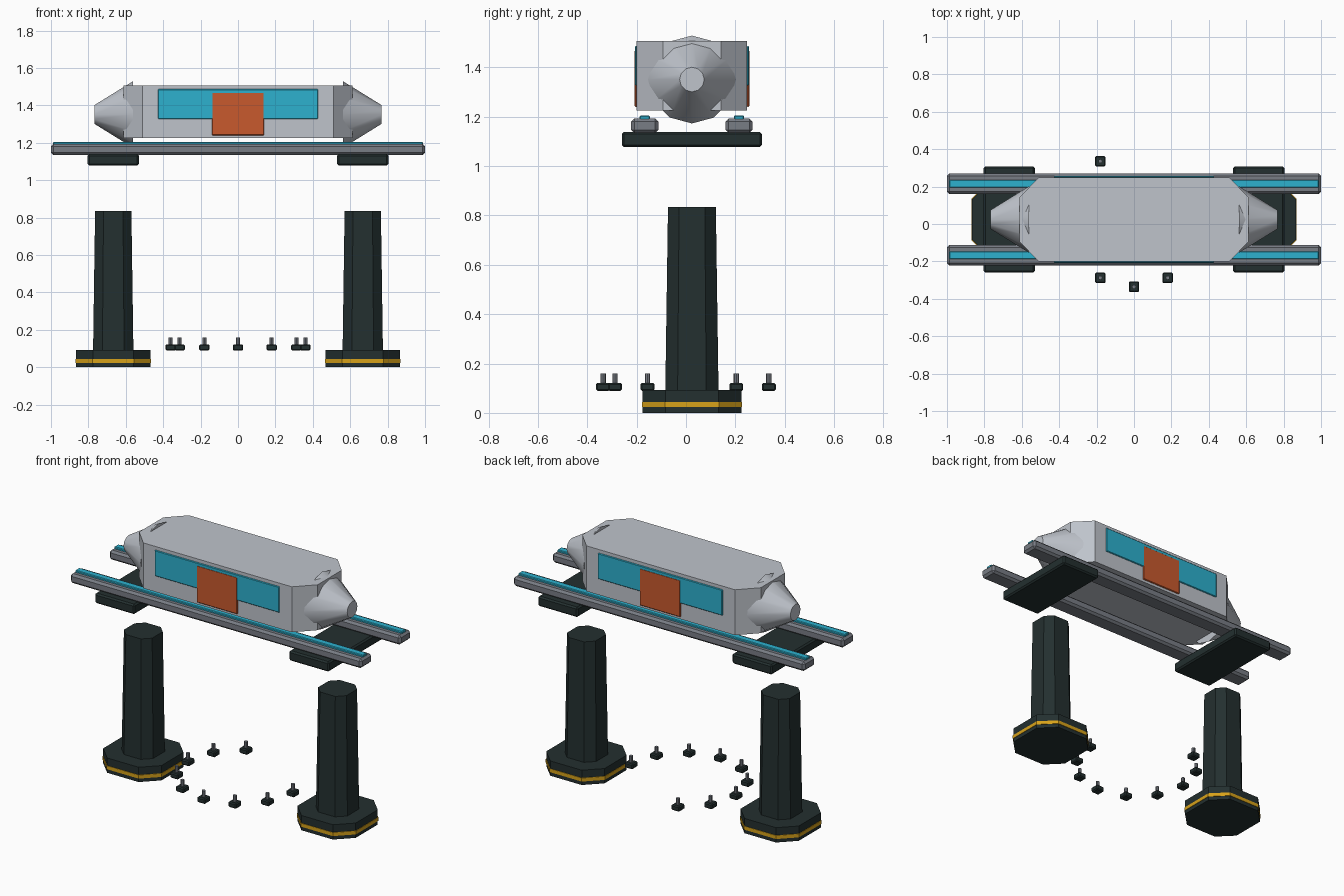
import bpy, bmesh, math
from mathutils import Matrix

if "Cube" in bpy.data.objects:
    bpy.data.objects.remove(bpy.data.objects["Cube"])

CY = 0.024  # centre line of the vehicle, track and columns


def material(name, r, g, b):
    m = bpy.data.materials.new(name)
    m.diffuse_color = (r, g, b, 1)
    m.use_nodes = True
    m.node_tree.nodes["Principled BSDF"].inputs["Base Color"].default_value = m.diffuse_color
    return m


HULL = material("pale grey", 0.52, 0.55, 0.60)
RAIL = material("mid grey", 0.19, 0.205, 0.235)
DARK = material("dark slate", 0.017, 0.029, 0.029)
CYAN = material("cyan", 0.026, 0.44, 0.62)
ORANGE = material("orange", 0.58, 0.10, 0.027)
YELLOW = material("amber", 0.68, 0.36, 0.010)


def add(name, bm, mat):
    bmesh.ops.recalc_face_normals(bm, faces=bm.faces)
    me = bpy.data.meshes.new(name)
    bm.to_mesh(me)
    bm.free()
    me.materials.append(mat)
    ob = bpy.data.objects.new(name, me)
    bpy.context.collection.objects.link(ob)
    return ob


def box(name, mat, x, y, z, bevel=0.0):
    """Box from (min, max) pairs with optional chamfered edges."""
    bm = bmesh.new()
    bmesh.ops.create_cube(bm, size=1)
    for v in bm.verts:
        for i, (a, b) in enumerate((x, y, z)):
            v.co[i] = (a + b) / 2 + v.co[i] * (b - a)
    if bevel:
        bmesh.ops.bevel(bm, geom=bm.edges[:], offset=bevel, segments=1, affect='EDGES')
    return add(name, bm, mat)


def loft(name, mat, sections):
    """Join equal-length rings of points and cap both ends."""
    bm = bmesh.new()
    rings = [[bm.verts.new(p) for p in s] for s in sections]
    n = len(rings[0])
    for a, b in zip(rings, rings[1:]):
        for i in range(n):
            j = (i + 1) % n
            bm.faces.new((a[i], a[j], b[j], b[i]))
    bm.faces.new(rings[0])
    bm.faces.new(rings[-1])
    return add(name, bm, mat)


def cut_square(cx, cy, z, h, f):
    """Square of half-width h with corners cut so flats have half-width f."""
    pts = [(h, -f), (h, f), (f, h), (-f, h), (-h, f), (-h, -f), (-f, -h), (f, -h)]
    return [(cx + x, cy + y, z) for x, y in pts]


def cone(name, mat, sides, r1, r2, depth, matrix):
    bm = bmesh.new()
    bmesh.ops.create_cone(bm, cap_ends=True, segments=sides, radius1=r1,
                          radius2=r2, depth=depth, matrix=matrix)
    ob = add(name, bm, mat)
    bpy.context.view_layer.objects.active = ob
    ob.select_set(True)
    bpy.ops.object.shade_smooth_by_angle(angle=math.radians(32))
    ob.select_set(False)
    return ob


# Hull: long box with corners cut in plan
plan = [(0.613, -0.118), (0.613, 0.118), (0.51, 0.224), (-0.51, 0.224),
        (-0.613, 0.118), (-0.613, -0.118), (-0.51, -0.224), (0.51, -0.224)]
loft("cabin_hull", HULL, [[(x, CY + y, z) for x, y in plan] for z in (1.225, 1.507)])

# Twelve-sided tapered noses, a corner pointing up
for side, s in (("left", -1), ("right", 1)):
    turn = Matrix.Rotation(s * math.pi / 2, 4, 'Y')
    cone(f"nose_{side}", HULL, 12, 0.178, 0.05, 0.207,
         Matrix.Translation((s * 0.6645, CY, 1.351)) @ turn)

# Window bands and doors on both flanks
for side, s in (("front", -1), ("back", 1)):
    def flank(out):
        return sorted((CY + s * 0.222, CY + s * out))
    box(f"window_{side}", CYAN, (-0.428, 0.428), flank(0.2315), (1.326, 1.487), 0.004)
    box(f"door_{side}", ORANGE, (-0.14, 0.14), flank(0.2325), (1.24, 1.47), 0.004)

# Rails with glowing strips
for side, s in (("front", -1), ("back", 1)):
    y = CY + s * 0.191
    box(f"rail_{side}", RAIL, (-1, 1), (y - 0.055, y + 0.055), (1.134, 1.193), 0.013)
    box(f"rail_strip_{side}", CYAN, (-0.988, 0.988), (y - 0.021, y + 0.021),
        (1.185, 1.205), 0.004)

for side, s in (("left", -1), ("right", 1)):
    x = s * 0.667
    # Cross beam under the rails
    box(f"cross_beam_{side}", DARK, (x - 0.137, x + 0.137), (CY - 0.284, CY + 0.284),
        (1.077, 1.139), 0.009)
    # Support column, foot and warning band
    loft(f"column_{side}", DARK, [cut_square(x, CY, 0.08, 0.108, 0.058),
                                  cut_square(x, CY, 0.834, 0.097, 0.052)])
    loft(f"column_foot_{side}", DARK, [cut_square(x, CY, 0.0, 0.2, 0.108),
                                       cut_square(x, CY, 0.092, 0.2, 0.108)])
    loft(f"foot_band_{side}", YELLOW, [cut_square(x, CY, 0.023, 0.203, 0.110),
                                       cut_square(x, CY, 0.045, 0.203, 0.110)])

# Open arc of nine small posts, every 30 degrees
for i in range(9):
    a = math.radians(120 + 30 * i)
    x, y = 0.36 * math.cos(a), CY + 0.36 * math.sin(a)
    box(f"post_base_{i + 1}", DARK, (x - 0.028, x + 0.028), (y - 0.028, y + 0.028),
        (0.089, 0.122), 0.006)
    cone(f"post_pin_{i + 1}", RAIL, 8, 0.011, 0.011, 0.05,
         Matrix.Translation((x, y, 0.135)))
